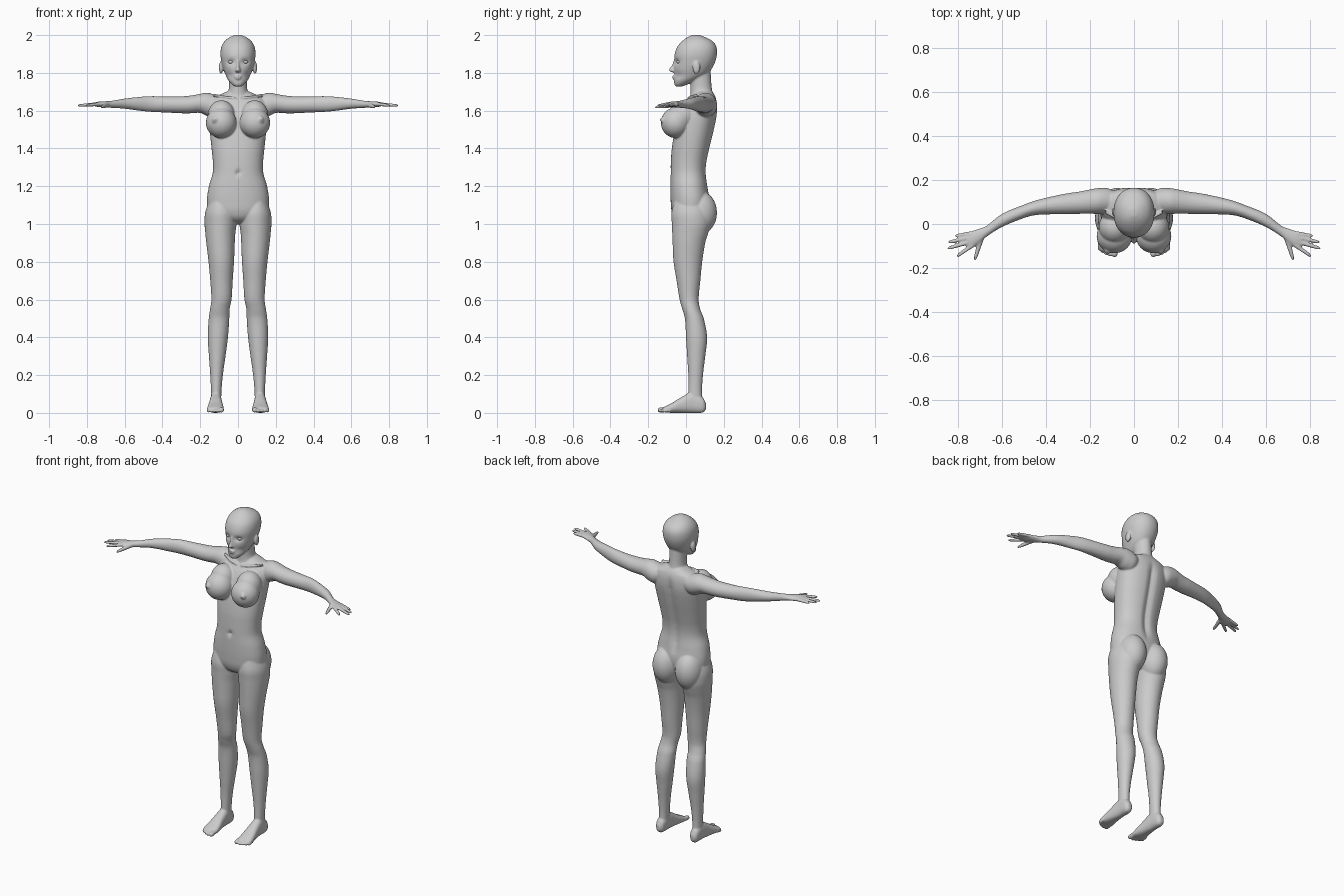
import bpy, bmesh
from math import cos, sin, pi, exp, copysign
from mathutils import Vector, Matrix


def spline(secs, steps=5):
    """Smooth Hermite interpolation of sections whose first value is the position."""
    k = len(secs)
    P = [Vector(s) for s in secs]
    T = []
    for i in range(k):
        a, b = max(i - 1, 0), min(i + 1, k - 1)
        T.append((P[b] - P[a]) / (P[b][0] - P[a][0]))
    out = []
    for i in range(k - 1):
        h = P[i + 1][0] - P[i][0]
        for j in range(steps):
            u = j / steps
            out.append(P[i] * (2*u**3 - 3*u*u + 1) + T[i] * (h * (u**3 - 2*u*u + u))
                       + P[i + 1] * (3*u*u - 2*u**3) + T[i + 1] * (h * (u**3 - u*u)))
    return out + [P[-1]]


def loft(bm, axis, secs, side=1, n=28, p=2.0, deform=None):
    """Skin of oval sections (t, a0, a1, b0, b1) along one axis."""
    rings = []
    for t, a0, a1, b0, b1 in spline([tuple(s) for s in secs]):
        ring = []
        for i in range(n):
            c, s = cos(2*pi*i/n), sin(2*pi*i/n)
            a = (a0 + a1)/2 + (a1 - a0)/2 * copysign(abs(c)**(2/p), c)
            b = (b0 + b1)/2 + (b1 - b0)/2 * copysign(abs(s)**(2/p), s)
            co = {'x': (t, a, b), 'y': (a, t, b), 'z': (a, b, t)}[axis]
            co = Vector(co)
            if deform:
                co = deform(co)
            co.x *= side
            ring.append(bm.verts.new(co))
        rings.append(ring)
    faces = [bm.faces.new(rings[0]), bm.faces.new(rings[-1])]
    for r, q in zip(rings, rings[1:]):
        for i in range(n):
            faces.append(bm.faces.new((r[i], r[(i+1) % n], q[(i+1) % n], q[i])))
    bmesh.ops.recalc_face_normals(bm, faces=faces)


def blob(bm, c, r, side=1):
    m = Matrix.Translation((c[0]*side, c[1], c[2])) @ Matrix.Diagonal((*r, 1))
    bmesh.ops.create_uvsphere(bm, u_segments=32, v_segments=20, radius=1, matrix=m)


def digit(bm, axis, base, tip, r0, r1, side, wide=1.0):
    """Tapered finger or toe with a rounded end."""
    k = 'xyz'.index(axis)
    others = [i for i in range(3) if i != k]
    base, tip = Vector(base), Vector(tip)
    secs = []
    for f, g in ((0, 1), (.45, 1), (.85, 1), (.96, .75), (1, .3)):
        c = base.lerp(tip, f)
        r = (r0 + (r1 - r0)*f) * g
        a, b = (c[i] for i in others)
        secs.append((c[k], a - r*wide, a + r*wide, b - r, b + r))
    loft(bm, axis, secs, side, n=14)


def finish(bm, name):
    me = bpy.data.meshes.new(name)
    bm.to_mesh(me)
    bm.free()
    for f in me.polygons:
        f.use_smooth = True
    ob = bpy.data.objects.new(name, me)
    bpy.context.collection.objects.link(ob)
    return ob


def shape_torso(co):
    # spine groove at the back, navel at the front
    if co.y > .06 and 1.15 < co.z < 1.66:
        fade = min(1, (co.z - 1.15)/.08, (1.66 - co.z)/.08)
        co.y -= .014 * fade * exp(-(co.x/.02)**2)
    elif co.y < 0:
        co.y += .014 * exp(-(co.x/.012)**2 - ((co.z - 1.27)/.014)**2)
    return co


def shape_head(co):
    # eye sockets and cheek hollows
    if co.y < 0:
        co.y += .013 * exp(-((abs(co.x) - .037)/.02)**2 - ((co.z - 1.858)/.014)**2)
        co.y += .006 * exp(-((abs(co.x) - .045)/.018)**2 - ((co.z - 1.785)/.02)**2)
    return co


bm = bmesh.new()

# torso: (z, half width, front y, back y)
torso = [(.998, .03, 0, .06), (1.02, .09, -.05, .09), (1.06, .15, -.074, .115),
         (1.12, .164, -.081, .125), (1.2, .154, -.083, .115), (1.27, .134, -.082, .107),
         (1.33, .133, -.08, .111), (1.4, .14, -.075, .126), (1.5, .15, -.058, .15),
         (1.58, .155, -.035, .165), (1.635, .15, -.008, .165), (1.67, .13, .02, .157),
         (1.69, .085, .035, .147), (1.705, .05, .045, .135)]
loft(bm, 'z', [(z, -w, w, f, b) for z, w, f, b in torso], n=64, p=2.25, deform=shape_torso)

# neck
neck = [(1.64, .075, .01, .15), (1.68, .062, .022, .145), (1.71, .05, .024, .138),
        (1.75, .047, .022, .134), (1.82, .048, .01, .13)]
loft(bm, 'z', [(z, -w, w, f, b) for z, w, f, b in neck])

# head
head = [(1.727, .014, -.05, -.025), (1.735, .028, -.06, .0), (1.76, .051, -.063, .055),
        (1.79, .066, -.061, .11), (1.82, .078, -.063, .135), (1.86, .088, -.062, .155),
        (1.9, .093, -.06, .164), (1.94, .087, -.045, .16), (1.97, .069, -.018, .138),
        (1.99, .042, .01, .1), (2.001, .014, .035, .07)]
loft(bm, 'z', [(z, -w, w, f, b) for z, w, f, b in head], n=64, p=2.15, deform=shape_head)

# nose and lips
loft(bm, 'z', [(1.803, -.009, .009, -.074, -.04), (1.81, -.015, .015, -.09, -.04),
               (1.82, -.012, .012, -.089, -.04), (1.84, -.008, .008, -.076, -.04),
               (1.875, -.008, .008, -.062, -.04)], n=16)
blob(bm, (0, -.061, 1.781), (.02, .012, .006))
blob(bm, (0, -.06, 1.77), (.017, .012, .006))

for s in (1, -1):
    # ear
    blob(bm, (.09, .055, 1.828), (.011, .02, .034), s)

    # breast
    blob(bm, (.089, -.055, 1.536), (.081, .078, .081), s)
    blob(bm, (.088, -.015, 1.575), (.072, .075, .08), s)
    blob(bm, (.118, -.12, 1.55), (.02, .014, .02), s)
    blob(bm, (.121, -.131, 1.552), (.007, .009, .007), s)

    # collar bone
    loft(bm, 'x', [(.012, .005, .022, 1.658, 1.672), (.06, .012, .03, 1.664, 1.678),
                   (.13, .045, .065, 1.676, 1.69)], s, n=12)

    # buttock
    blob(bm, (.078, .073, 1.06), (.08, .091, .115), s)

    # leg: (z, inner x, outer x, front y, back y)
    loft(bm, 'z', [
        (1.13, .04, .15, -.06, .1), (1.06, .012, .174, -.077, .125), (1.0, .008, .177, -.075, .13),
        (.95, .014, .173, -.073, .117), (.9, .017, .168, -.071, .102), (.8, .021, .156, -.066, .086),
        (.7, .028, .147, -.05, .076), (.6, .034, .141, -.034, .067), (.55, .044, .148, -.02, .075),
        (.5, .046, .155, -.006, .094), (.4, .053, .16, 0, .112), (.3, .066, .154, .006, .102),
        (.2, .08, .147, .012, .09), (.12, .087, .143, .012, .085), (.03, .09, .142, .01, .088)],
        s, n=36)

    # foot: (y, inner x, outer x, sole z, top z)
    loft(bm, 'y', [
        (.106, .105, .13, .018, .05), (.09, .092, .143, .002, .08), (.035, .087, .147, 0, .11),
        (-.02, .083, .153, 0, .086), (-.07, .076, .161, 0, .055), (-.105, .076, .164, .002, .037),
        (-.122, .082, .155, .006, .028)], s, p=2.4)

    # toes
    for x, tip, r in ((.088, -.15, .0135), (.109, -.148, .0095), (.126, -.141, .009),
                      (.142, -.132, .009), (.156, -.121, .0085)):
        digit(bm, 'y', (x, -.08, r + .006), (x, tip, r + .001), r, r, s)

    # arm: (x, front y, back y, bottom z, top z)
    loft(bm, 'x', [
        (.07, .06, .14, 1.6, 1.665), (.12, .046, .163, 1.565, 1.684), (.165, .045, .163, 1.572, 1.695),
        (.2, .047, .157, 1.588, 1.689), (.25, .046, .147, 1.586, 1.68), (.3, .045, .14, 1.586, 1.676),
        (.38, .044, .124, 1.59, 1.675), (.45, .04, .106, 1.593, 1.677), (.5, .027, .088, 1.597, 1.675),
        (.6, -.014, .046, 1.61, 1.664), (.67, -.058, -.008, 1.615, 1.652),
        (.7, -.085, -.02, 1.617, 1.65), (.735, -.108, -.031, 1.619, 1.648),
        (.757, -.108, -.042, 1.623, 1.644), (.765, -.095, -.055, 1.627, 1.64)], s)

    # fingers and thumb
    for b, t, w in (((.73, -.094), (.806, -.147), 1.25), ((.745, -.081), (.849, -.112), 1.05),
                    ((.745, -.061), (.845, -.083), 1.0), ((.735, -.042), (.815, -.054), 1.0)):
        digit(bm, 'x', (*b, 1.635), (*t, 1.627), .0105, .0075, s, w)
    digit(bm, 'y', (.69, -.05, 1.632), (.724, -.166, 1.618), .015, .0075, s)

# fuse all parts into one skin
body = finish(bm, "body")
fuse = body.modifiers.new("fuse", 'REMESH')
fuse.mode = 'VOXEL'
fuse.voxel_size = .0045
fuse.use_smooth_shade = True
soften = body.modifiers.new("soften", 'SMOOTH')
soften.factor = .5
soften.iterations = 6

# eyes
bm = bmesh.new()
for s in (1, -1):
    blob(bm, (.037, -.036, 1.858), (.016, .014, .01), s)
finish(bm, "eyes")
